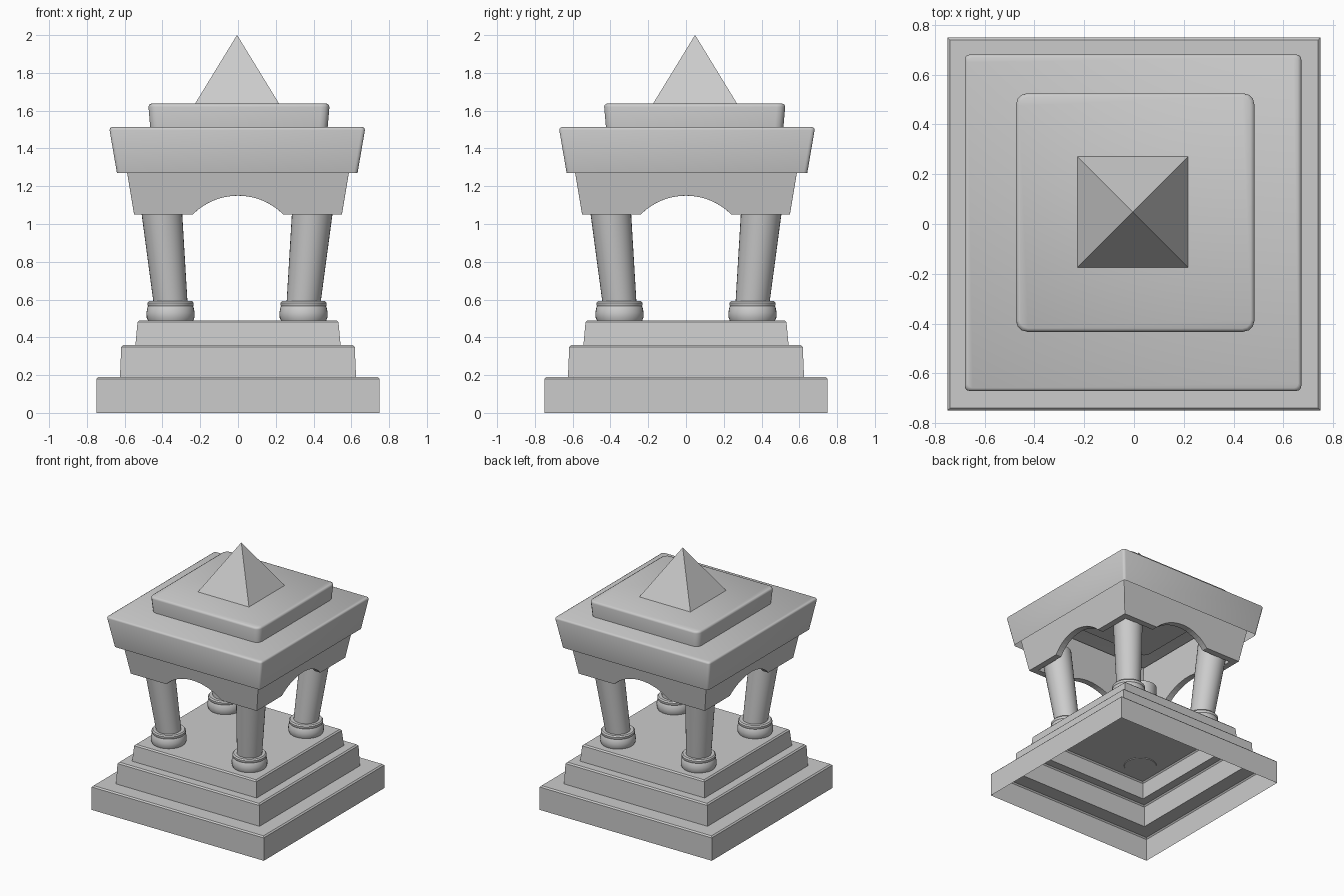
import bpy, bmesh, math
from mathutils import Vector

cube = bpy.data.objects.get("Cube")
if cube:
    bpy.data.objects.remove(cube, do_unlink=True)

# Stone colour
stone = bpy.data.materials.new("grey_stone")
stone.use_nodes = True
colour = (0.6, 0.6, 0.6, 1)
stone.diffuse_color = colour
stone.node_tree.nodes["Principled BSDF"].inputs["Base Color"].default_value = colour


def square(half, z, radius=0, segments=3):
    """Square outline, with rounded corners if a radius is given."""
    points = []
    for k in range(4):
        turn = math.pi / 2 * k
        if radius == 0:
            a = turn + math.pi / 4
            d = half * math.sqrt(2)
            points.append(Vector((d * math.cos(a), d * math.sin(a), z)))
            continue
        mid = Vector((1, 1, 0)) * (half - radius)
        mid = Vector((mid.x * math.cos(turn) - mid.y * math.sin(turn),
                      mid.x * math.sin(turn) + mid.y * math.cos(turn), z))
        for s in range(segments + 1):
            a = turn + math.pi / 2 * s / segments
            points.append(mid + Vector((math.cos(a), math.sin(a), 0)) * radius)
    return points


def circle(radius, z, centre=(0, 0), sides=32):
    return [Vector((centre[0] + radius * math.cos(2 * math.pi * i / sides),
                    centre[1] + radius * math.sin(2 * math.pi * i / sides), z))
            for i in range(sides)]


def loft(name, rings, bottom=False, top=True, wrap=False, offset=(0, 0), smooth=None):
    """Skin a stack of outlines into one object."""
    bm = bmesh.new()
    loops = [[bm.verts.new(p) for p in ring] for ring in rings]
    pairs = list(zip(loops, loops[1:]))
    if wrap:
        pairs.append((loops[-1], loops[0]))
    for low, high in pairs:
        n = len(low)
        for i in range(n):
            j = (i + 1) % n
            bm.faces.new((low[i], low[j], high[j], high[i]))
    if bottom:
        bm.faces.new(loops[0][::-1])
    if top:
        bm.faces.new(loops[-1])
    mesh = bpy.data.meshes.new(name)
    bm.to_mesh(mesh)
    bm.free()
    mesh.materials.append(stone)
    obj = bpy.data.objects.new(name, mesh)
    obj.location = (offset[0], offset[1], 0)
    bpy.context.collection.objects.link(obj)
    if smooth:
        bpy.ops.object.select_all(action='DESELECT')
        obj.select_set(True)
        bpy.context.view_layer.objects.active = obj
        bpy.ops.object.shade_smooth_by_angle(angle=math.radians(smooth))
    return obj


# Stepped base: one shell, open underneath
steps = [(0.75, 0), (0.75, 0.18), (0.74, 0.19),
         (0.625, 0.19), (0.618, 0.35), (0.608, 0.36),
         (0.543, 0.36), (0.532, 0.48), (0.522, 0.49)]
loft("stepped_base", [square(h, z) for h, z in steps])

# Four leaning columns on moulded feet
foot = [(0.118, 0.485), (0.127, 0.505), (0.128, 0.53), (0.122, 0.56),
        (0.119, 0.565), (0.122, 0.57), (0.122, 0.583), (0.114, 0.592)]
for side, sx in (("left", 1), ("right", -1)):
    for end, sy in (("front", -1), ("back", 1)):
        place = (sx * 0.352 - 0.005, sy * 0.352)
        loft(f"{end}_{side}_column_foot", [circle(r, z) for r, z in foot],
             bottom=True, offset=place, smooth=35)
        lean = (sx * 0.06, sy * 0.06)
        loft(f"{end}_{side}_column",
             [circle(0.09, 0.58), circle(0.113, 1.2, lean)],
             bottom=True, offset=place, smooth=35)

# Arched lintel: flared hollow wall, cut by two crossing arches
lintel = loft("arched_lintel",
              [square(0.55, 1.05), square(0.625, 1.5),
               square(0.575, 1.5), square(0.5, 1.05)], top=False, wrap=True)
rise, span = 0.1, 0.24
radius = (span ** 2 + rise ** 2) / (2 * rise)
for axis, turn in (("x", (0, math.pi / 2, 0)), ("y", (math.pi / 2, 0, 0))):
    cutter = loft(f"arch_cutter_{axis}",
                  [circle(radius, -1, sides=64), circle(radius, 1, sides=64)], bottom=True)
    cutter.location.z = 1.05 + rise - radius
    cutter.rotation_euler = turn
    cutter.hide_render = True
    cutter.hide_set(True)
    cut = lintel.modifiers.new("arch", 'BOOLEAN')
    cut.operation = 'DIFFERENCE'
    cut.solver = 'EXACT'
    cut.object = cutter
bevel = lintel.modifiers.new("soft_edges", 'BEVEL')
bevel.width = 0.012
bevel.segments = 2
bevel.limit_method = 'ANGLE'
bevel.angle_limit = math.radians(40)

# Flared roof slab, open underneath
loft("roof_slab", [square(0.637, 1.27, 0.02), square(0.676, 1.498, 0.02),
                   square(0.673, 1.508, 0.02), square(0.664, 1.513, 0.02)],
     offset=(-0.004, 0.005), smooth=50)

# Rounded cap and pyramid, set slightly towards the back
loft("roof_cap", [square(0.468, 1.49, 0.045), square(0.479, 1.62, 0.045),
                  square(0.476, 1.631, 0.042), square(0.465, 1.637, 0.035)],
     bottom=True, offset=(0.005, 0.046), smooth=50)
loft("pyramid", [square(0.225, 1.633), square(0.0005, 2.0)],
     bottom=True, offset=(-0.005, 0.048))
